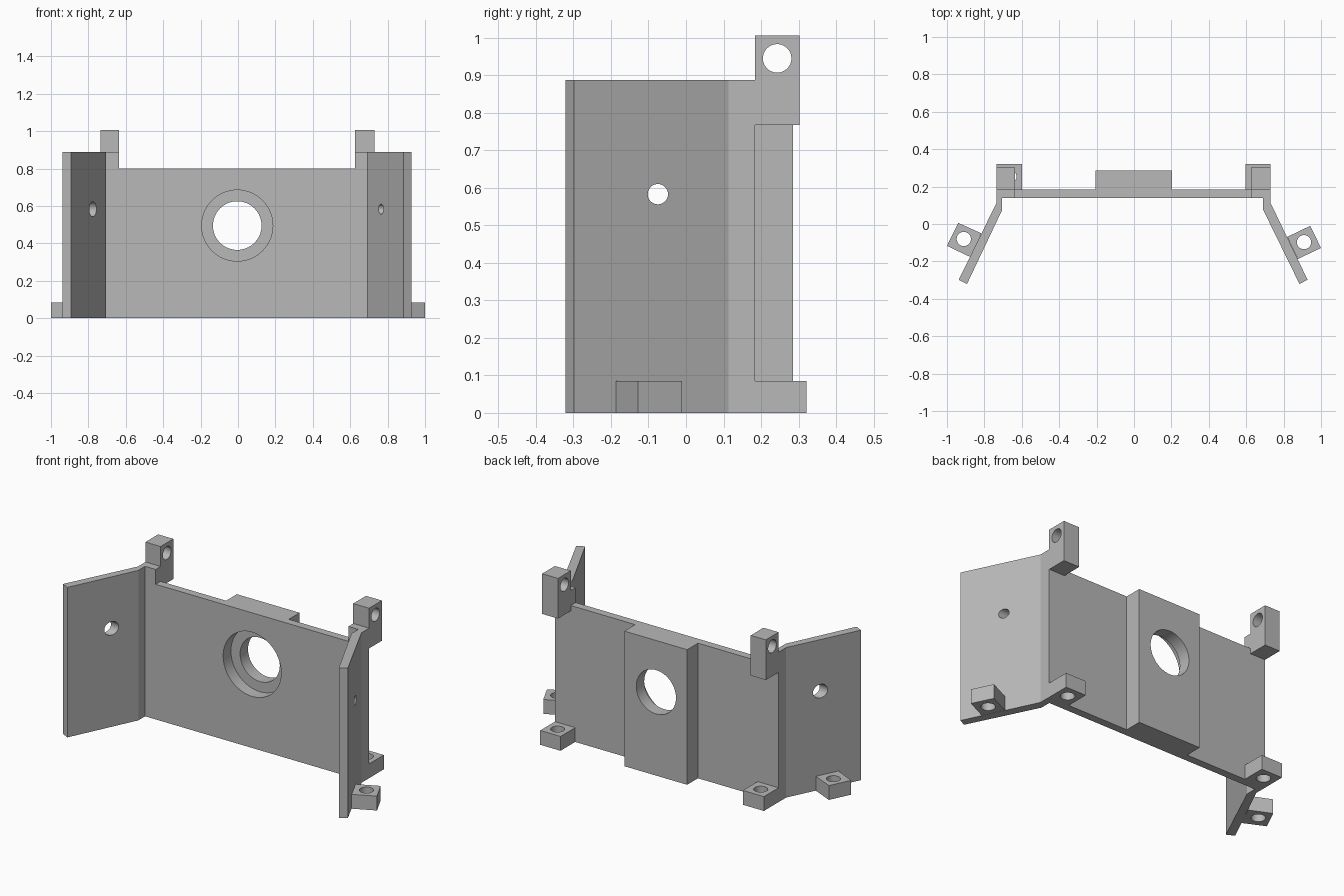
import bpy
import bmesh
from math import radians
from mathutils import Matrix, Vector

cube = bpy.data.objects.get("Cube")
if cube:
    bpy.data.objects.remove(cube, do_unlink=True)

grey = bpy.data.materials.new("plain grey")
grey.use_nodes = True
grey.diffuse_color = (0.48, 0.48, 0.48, 1)
grey.node_tree.nodes["Principled BSDF"].inputs["Base Color"].default_value = grey.diffuse_color


def finish(name, bm):
    mesh = bpy.data.meshes.new(name)
    bmesh.ops.recalc_face_normals(bm, faces=bm.faces)
    bm.to_mesh(mesh)
    bm.free()
    mesh.materials.append(grey)
    obj = bpy.data.objects.new(name, mesh)
    bpy.context.scene.collection.objects.link(obj)
    return obj


def prism(name, outline, z0, z1):
    """Extrude a plan outline from z0 up to z1."""
    bm = bmesh.new()
    face = bm.faces.new([bm.verts.new((x, y, z0)) for x, y in outline])
    top = bmesh.ops.extrude_face_region(bm, geom=[face])["geom"]
    verts = [v for v in top if isinstance(v, bmesh.types.BMVert)]
    bmesh.ops.translate(bm, verts=verts, vec=(0, 0, z1 - z0))
    return finish(name, bm)


def box(name, x0, x1, y0, y1, z0, z1):
    return prism(name, [(x0, y0), (x1, y0), (x1, y1), (x0, y1)], z0, z1)


def drill(obj, centre, radius, depth, axis):
    """Cut a round hole along the given axis."""
    bm = bmesh.new()
    turn = Vector((0, 0, 1)).rotation_difference(Vector(axis)).to_matrix().to_4x4()
    bmesh.ops.create_cone(bm, cap_ends=True, segments=64, radius1=radius, radius2=radius,
                          depth=depth, matrix=Matrix.Translation(centre) @ turn)
    cutter = finish("hole_cutter", bm)
    cutter.hide_render = True
    mod = obj.modifiers.new("hole", 'BOOLEAN')
    mod.operation = 'DIFFERENCE'
    mod.solver = 'EXACT'
    mod.object = cutter
    bpy.context.view_layer.objects.active = obj
    bpy.ops.object.modifier_apply(modifier=mod.name)
    bpy.data.objects.remove(cutter, do_unlink=True)


X, Y, Z = (1, 0, 0), (0, 1, 0), (0, 0, 1)
FRONT, BACK, THICK = 0.138, 0.184, 0.285
WING_TOP, FOOT_TOP, BOLT = 0.888, 0.085, 0.038
parts = []

# Centre plate with thick rear boss and counterbored opening
plate = prism("centre_plate", [(-0.636, FRONT), (0.626, FRONT), (0.626, BACK), (0.204, BACK),
                               (0.204, THICK), (-0.207, THICK), (-0.207, BACK), (-0.636, BACK)],
              0, 0.80)
drill(plate, (-0.004, 0.2, 0.495), 0.13, 0.5, Y)
drill(plate, (-0.004, FRONT, 0.495), 0.19, 0.146, Y)
parts.append(plate)

# Each side: outer edge, inner edge, plate end, wing tip pair, foot edge,
# wing hole radius, tab corners, tab hole
sides = {
    "right": (-0.735, -0.705, -0.636, -0.937, -0.893, -0.598, 0.04,
              [(-0.94, 0.006), (-0.816, -0.05), (-0.876, -0.176), (-1.0, -0.117)], (-0.91, -0.08)),
    "left": (0.73, 0.691, 0.626, 0.928, 0.885, 0.597, 0.027,
             [(0.942, -0.01), (0.819, -0.069), (0.876, -0.187), (1.0, -0.128)], (0.909, -0.097)),
}
for side, (outer, inner, end, tip_out, tip_in, foot_x, r, tab_pts, tab_hole) in sides.items():
    # Angled wing with its bend and raised corner
    wing = prism(side + "_wing", [(end, BACK), (outer, BACK), (outer, 0.113), (tip_out, -0.298),
                                  (tip_in, -0.321), (inner, 0.075), (inner, FRONT), (end, FRONT)],
                 0, WING_TOP)
    drill(wing, ((outer + tip_out) / 2, -0.075, 0.583), r, 0.4, X)

    # Upper lug with sideways bolt hole
    lug = box(side + "_upper_lug", outer, end, BACK, 0.303, 0.768, 1.006)
    drill(lug, ((outer + end) / 2, 0.243, 0.945), BOLT, 0.4, X)

    # Rear foot and wing foot with upright bolt holes
    foot = box(side + "_rear_foot", outer, foot_x, BACK, 0.321, 0, FOOT_TOP)
    drill(foot, ((outer + foot_x) / 2, 0.253, 0.04), BOLT, 0.4, Z)
    tab = prism(side + "_wing_foot", tab_pts, 0, FOOT_TOP)
    drill(tab, (*tab_hole, 0.04), BOLT, 0.4, Z)
    parts += [wing, lug, foot, tab]

# Smooth hole walls, crisp edges
bpy.ops.object.select_all(action='DESELECT')
for part in parts:
    part.select_set(True)
bpy.context.view_layer.objects.active = plate
bpy.ops.object.shade_smooth_by_angle(angle=radians(25))
